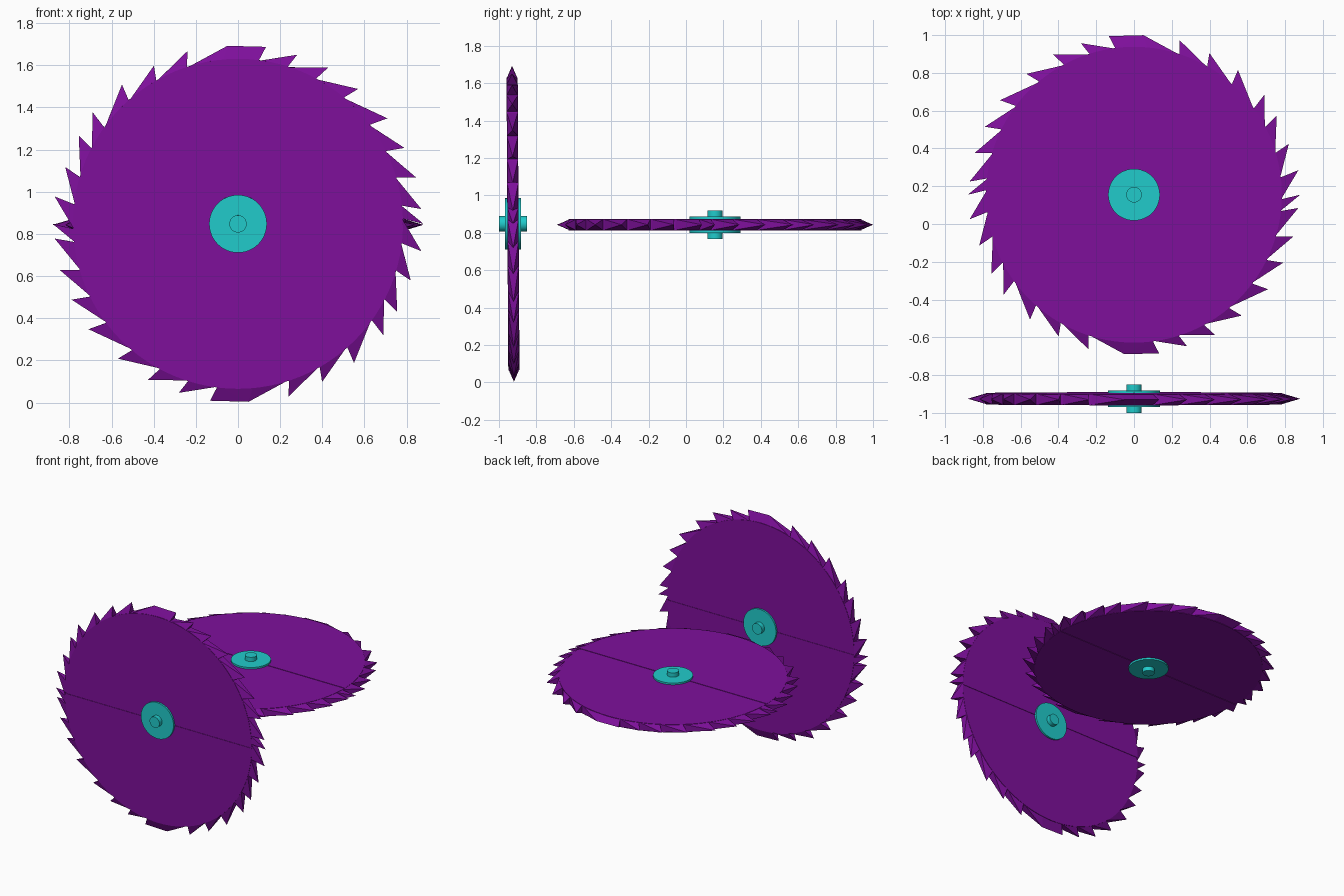
import bpy, bmesh
from math import radians, cos, sin, asin, pi
from mathutils import Vector, Matrix

if "Cube" in bpy.data.objects:
    bpy.data.objects.remove(bpy.data.objects["Cube"])

R, T = 0.783, 0.030          # disc radius, half thickness
GAP = 0.006                  # half width of the seam across the disc

# tooth tips of one half (angle, radius); the other half is a 180 degree turn
TIPS = [(81, .85), (70.7, .85), (60, .856), (48.3, .857), (35.2, .868), (24.5, .868),
        (14.6, .873), (4.6, .873), (0, .88), (-8.5, .88), (-18.2, .863), (-29, .864),
        (-37.5, .87), (-50.2, .86), (-62, .85), (-73.7, .854), (-86.6, .846)]


def material(name, color):
    m = bpy.data.materials.new(name)
    m.diffuse_color = (*color, 1)
    m.use_nodes = True
    m.node_tree.nodes["Principled BSDF"].inputs["Base Color"].default_value = m.diffuse_color
    return m


purple = material("purple", (0.21, 0.005, 0.33))
teal = material("teal", (0.015, 0.60, 0.60))


def polar(deg, r, z=0):
    return Vector((r * cos(radians(deg)), r * sin(radians(deg)), z))


def prism(bm, pts, h):
    """Closed solid from a flat outline, from -h to h."""
    lo = [bm.verts.new((x, y, -h)) for x, y in pts]
    hi = [bm.verts.new((x, y, h)) for x, y in pts]
    bm.faces.new(hi)
    bm.faces.new(lo[::-1])
    n = len(pts)
    for i in range(n):
        j = (i + 1) % n
        bm.faces.new((lo[i], lo[j], hi[j], hi[i]))


def hull(bm, pts):
    vs = [bm.verts.new(p) for p in pts]
    bmesh.ops.convex_hull(bm, input=vs)


def finish(bm, name, mat, mw):
    bmesh.ops.recalc_face_normals(bm, faces=bm.faces)
    me = bpy.data.meshes.new(name)
    bm.to_mesh(me)
    bm.free()
    me.materials.append(mat)
    ob = bpy.data.objects.new(name, me)
    bpy.context.collection.objects.link(ob)
    ob.matrix_world = mw
    return ob


def saw_blade(prefix, mw):
    # disc: two halves with a shallow seam strip between
    bm = bmesh.new()
    a0 = asin(GAP / R)
    half = [(R * cos(a), R * sin(a)) for a in
            (a0 + (pi - 2 * a0) * i / 48 for i in range(49))]
    prism(bm, half, T)
    prism(bm, [(-x, -y) for x, y in half], T)
    w = R * cos(a0)
    prism(bm, [(-w, -GAP), (w, -GAP), (w, GAP), (-w, GAP)], T - 0.003)
    finish(bm, prefix + "_disc", purple, mw)

    # hooked teeth, each a wedge sharpened to its tip
    bm = bmesh.new()
    tips = TIPS + [(a - 180, r) for a, r in TIPS]
    rb = R - 0.004
    for i, (a, r) in enumerate(tips):
        prev_a, prev_r = tips[i - 1]
        if i == 0:
            prev_a += 360
        root, prev_root = a + 1.8, prev_a + 1.8
        pts = [polar(d, rb, z) for d in (root, prev_root) for z in (-T, T)]
        pts.append(polar(a, r))
        if i % len(TIPS) == 0:       # the joined flat tooth where the halves meet
            pts.append(polar(prev_a, prev_r))
        hull(bm, pts)
    finish(bm, prefix + "_teeth", purple, mw)

    # hub flange and axle
    for part, rad, h in (("flange", 0.137, 0.043), ("axle", 0.041, 0.075)):
        bm = bmesh.new()
        bmesh.ops.create_cone(bm, cap_ends=True, segments=48,
                              radius1=rad, radius2=rad, depth=2 * h)
        ob = finish(bm, prefix + "_" + part, teal, mw)
        ob.data.shade_smooth()
        ob.data.set_sharp_from_angle(angle=radians(30))


# upright blade in front, flat blade behind
saw_blade("upright_blade", Matrix.Translation((0, -0.925, 0.848)) @ Matrix.Rotation(radians(90.35), 4, 'X'))
saw_blade("flat_blade", Matrix.Translation((0, 0.155, 0.843)) @ Matrix.Rotation(pi, 4, 'X'))
